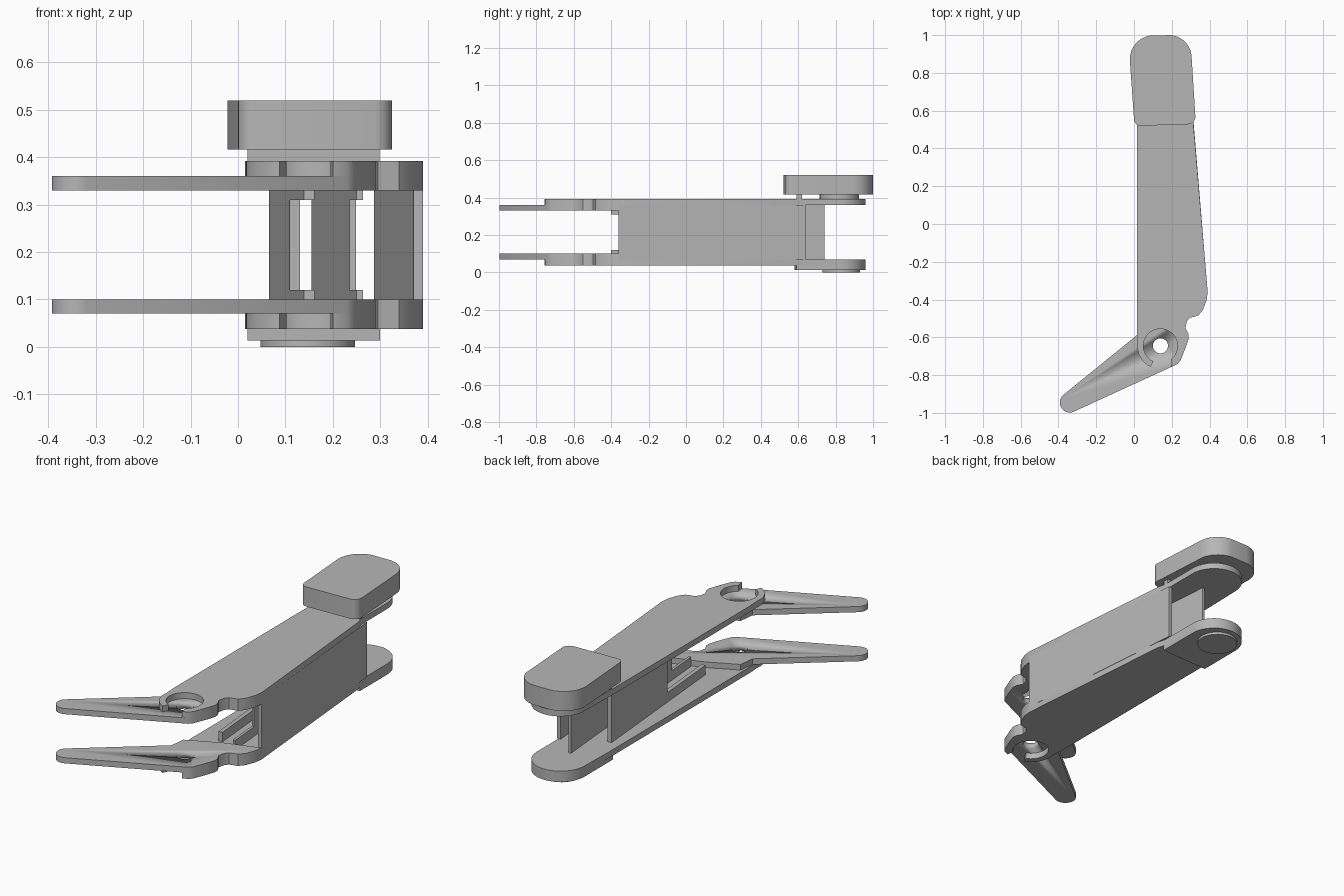
import bpy, bmesh, math

if "Cube" in bpy.data.objects:
    bpy.data.objects.remove(bpy.data.objects["Cube"])

grey = bpy.data.materials.new("plain grey")
grey.diffuse_color = (0.47, 0.47, 0.47, 1)
grey.use_nodes = True
grey.node_tree.nodes["Principled BSDF"].inputs["Base Color"].default_value = grey.diffuse_color


def arc(cx, cy, r, a0, a1, n=20):
    """Points on an arc, angles in degrees."""
    out = []
    for i in range(n + 1):
        a = math.radians(a0 + (a1 - a0) * i / n)
        out.append((cx + r * math.cos(a), cy + r * math.sin(a)))
    return out


def slab(name, pts, z0, z1):
    """Extrude a top-view outline between two heights."""
    bm = bmesh.new()
    face = bm.faces.new([bm.verts.new((x, y, z0)) for x, y in pts])
    ext = bmesh.ops.extrude_face_region(bm, geom=[face])
    for v in ext["geom"]:
        if isinstance(v, bmesh.types.BMVert):
            v.co.z = z1
    bmesh.ops.recalc_face_normals(bm, faces=bm.faces[:])
    me = bpy.data.meshes.new(name)
    bm.to_mesh(me)
    bm.free()
    me.materials.append(grey)
    ob = bpy.data.objects.new(name, me)
    bpy.context.collection.objects.link(ob)
    bpy.ops.object.select_all(action='DESELECT')
    ob.select_set(True)
    bpy.context.view_layer.objects.active = ob
    bpy.ops.object.shade_smooth_by_angle(angle=math.radians(30))
    return ob


def both(z0, z1):
    """A height range and its mirror about the mid plane."""
    mid = 0.43
    return (("upper", z0, z1), ("lower", mid - z1, mid - z0))


PX, PY = 0.14, -0.645   # front pivot

# Notched right edge shared by the side plates and fingers
edge = [(0.39, -0.36), (0.385, -0.40), (0.365, -0.455), (0.34, -0.485),
        (0.295, -0.497), (0.28, -0.515), (0.272, -0.55), (0.288, -0.58),
        (0.29, -0.605), (0.275, -0.65), (0.245, -0.725), (0.23, -0.742)]

# Side plates with a C-shaped hook around the pivot
plate = (arc(0.16, 0.82, 0.14, 180, 0) + [(0.30, 0.6), (0.312, 0.56)] + edge
         + [(0.2, -0.755)] + arc(PX, PY, 0.09, -52, 245, 40)
         + arc(PX, PY, 0.123, 245, 170, 12) + [(0.015, -0.55), (0.015, 0.6)])

# Fingers with a rounded tip
finger = (edge[::-1] + [(0.2, -0.42), (0.03, -0.5), (0.02, -0.585)]
          + arc(-0.34, -0.945, 0.053, 128, 293, 14))

cutter = slab("pivot_hole_cutter", arc(PX, PY, 0.04, 0, 348.75, 31), -0.2, 0.7)
cutter.hide_render = True
cutter.hide_set(True)

for side, z0, z1 in both(0.36, 0.392):
    slab(side + "_plate", plate, z0, z1)
for side, z0, z1 in both(0.33, 0.36):
    ob = slab(side + "_finger", finger, z0, z1)
    mod = ob.modifiers.new("pivot hole", 'BOOLEAN')
    mod.operation = 'DIFFERENCE'
    mod.solver = 'EXACT'
    mod.object = cutter


def wall(name, x_at, y0, y1, t, z0=0.07, z1=0.36):
    """Slanted upright wall; x_at gives its left face."""
    slab(name, [(x_at(y0), y0), (x_at(y0) + t, y0),
                (x_at(y1) + t, y1), (x_at(y1), y1)], z0, z1)


# Inner walls, with a notch open to the front
walls = (("left_wall", lambda y: 0.065 + 0.083 * (0.53 - y), 0.53, 0.0, -0.36, 0.022),
         ("middle_wall", lambda y: 0.155 + 0.083 * (0.74 - y), 0.74, -0.22, -0.40, 0.014))
for name, fx, yb, yn, yf, t in walls:
    wall(name, fx, yb, yn, t)
    for side, z0, z1 in both(0.31, 0.36):
        wall(name + "_" + side + "_lip", fx, yn, yf, t, z0, z1)

# Outer right wall
wall("right_wall", lambda y: 0.287 + 0.083 * (0.64 - y), 0.64, -0.36, 0.02)

# Back end: lower pad and disc, upper spacer, rib and cap
slab("lower_pad", arc(0.16, 0.82, 0.14, 180, 0) + [(0.30, 0.59), (0.02, 0.58)], 0.013, 0.038)
slab("lower_disc", arc(0.147, 0.83, 0.1, 0, 352.5, 47), 0.0, 0.013)
slab("upper_spacer", arc(0.16, 0.82, 0.105, 0, 352.5, 47), 0.392, 0.416)
slab("upper_rib", [(0.02, 0.59), (0.298, 0.59), (0.298, 0.62), (0.02, 0.62)], 0.392, 0.416)
cap = (arc(0.035, 0.555, 0.035, 180, 270, 6) + arc(0.285, 0.568, 0.04, 275, 365, 6)
       + arc(0.185, 0.88, 0.12, 3, 85, 12) + arc(0.105, 0.872, 0.127, 95, 183, 12))
slab("end_cap", cap, 0.416, 0.52)
